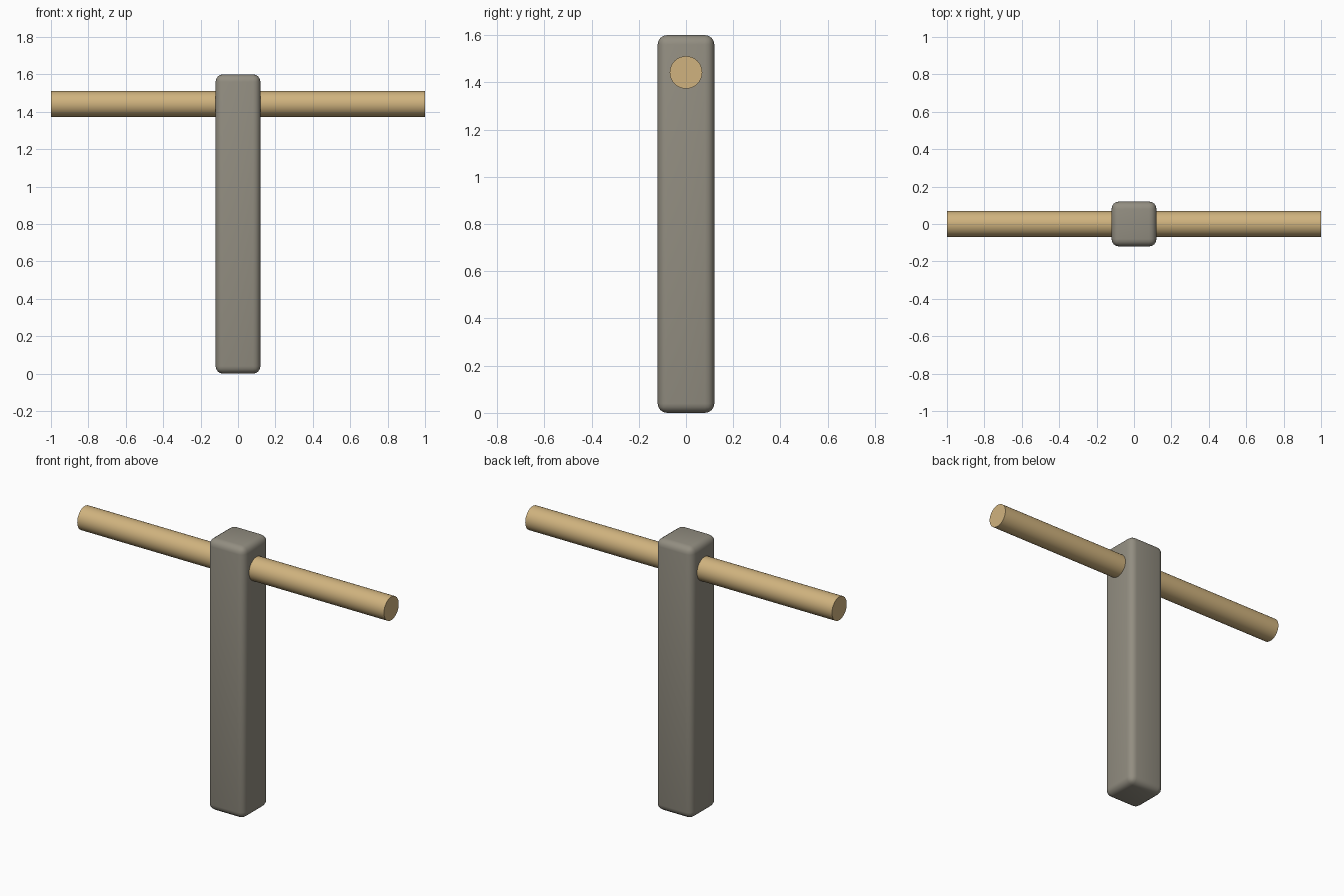
import bpy
import math

if "Cube" in bpy.data.objects:
    bpy.data.objects.remove(bpy.data.objects["Cube"])


def material(name, color):
    mat = bpy.data.materials.new(name)
    mat.diffuse_color = (*color, 1.0)
    mat.use_nodes = True
    mat.node_tree.nodes["Principled BSDF"].inputs["Base Color"].default_value = mat.diffuse_color
    return mat


def finish(name, mat, angle):
    obj = bpy.context.object
    obj.name = name
    obj.data.materials.append(mat)
    bpy.ops.object.shade_smooth_by_angle(angle=math.radians(angle))
    return obj


stone = material("warm_grey", (0.29, 0.27, 0.22))
wood = material("tan_wood", (0.63, 0.45, 0.21))

# Upright post with rounded edges
bpy.ops.mesh.primitive_cube_add(size=1, location=(0, 0, 0.8))
bpy.context.object.scale = (0.24, 0.24, 1.6)
bpy.ops.object.transform_apply(location=False, rotation=False, scale=True)
bevel = bpy.context.object.modifiers.new("rounded_edges", 'BEVEL')
bevel.width = 0.04
bevel.segments = 4
bpy.ops.object.modifier_apply(modifier=bevel.name)
finish("post", stone, 40)

# Round crossbar running through the post
bpy.ops.mesh.primitive_cylinder_add(
    vertices=32, radius=0.069, depth=2.0,
    location=(0, 0, 1.442), rotation=(0, math.pi / 2, 0))
finish("crossbar", wood, 40)
